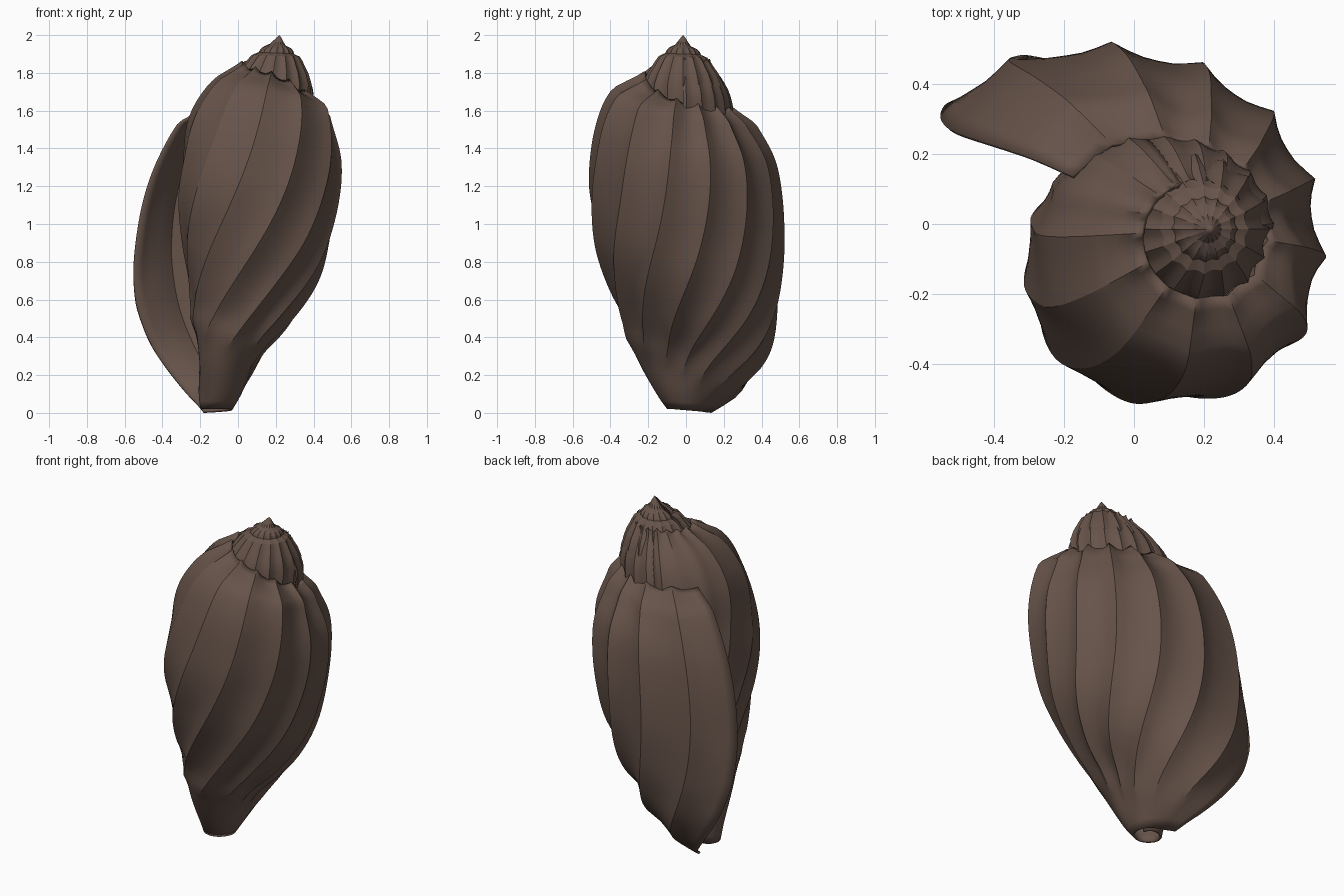
import bpy, bmesh, math

if "Cube" in bpy.data.objects:
    bpy.data.objects.remove(bpy.data.objects["Cube"])

brown = bpy.data.materials.new("shell_brown")
brown.diffuse_color = (0.135, 0.088, 0.068, 1)
brown.use_nodes = True
brown.node_tree.nodes["Principled BSDF"].inputs["Base Color"].default_value = brown.diffuse_color


def curve(xs, ys, x):
    """Smooth interpolation through key values."""
    x = min(max(x, xs[0]), xs[-1])
    i = 0
    while i < len(xs) - 2 and x > xs[i + 1]:
        i += 1

    def slope(k):
        a, b = max(k - 1, 0), min(k + 1, len(xs) - 1)
        return (ys[b] - ys[a]) / (xs[b] - xs[a])
    h = xs[i + 1] - xs[i]
    t = (x - xs[i]) / h
    return ((2*t**3 - 3*t*t + 1) * ys[i] + (t**3 - 2*t*t + t) * h * slope(i)
            + (3*t*t - 2*t**3) * ys[i + 1] + (t**3 - t*t) * h * slope(i + 1))


def clamp(x):
    return min(max(x, 0.0), 1.0)


def on_axis(angle, r, z):
    """Point at a radius from the leaning shell axis."""
    a = math.radians(angle)
    return (-0.13 + 0.175 * z + r * math.cos(a), -0.015 + r * math.sin(a), z)


def grid_object(name, columns, thickness=0):
    """Loft a sheet through columns of points."""
    bm = bmesh.new()
    cols = [[bm.verts.new(p) for p in col] for col in columns]
    for a, b in zip(cols, cols[1:]):
        for j in range(len(a) - 1):
            bm.faces.new((a[j], a[j + 1], b[j + 1], b[j]))
    bmesh.ops.remove_doubles(bm, verts=bm.verts, dist=1e-5)
    me = bpy.data.meshes.new(name)
    bm.to_mesh(me)
    bm.free()
    me.materials.append(brown)
    ob = bpy.data.objects.new(name, me)
    bpy.context.collection.objects.link(ob)
    if thickness:
        mod = ob.modifiers.new("wall", "SOLIDIFY")
        mod.thickness = thickness
        mod.offset = -1
    bpy.ops.object.select_all(action='DESELECT')
    ob.select_set(True)
    bpy.context.view_layer.objects.active = ob
    bpy.ops.object.shade_smooth_by_angle(angle=math.radians(22))
    return ob


# Radius of the spiralling wall: one row per growth angle, one column per height
heights = [0, .1, .3, .5, .7, .9, 1.15, 1.35, 1.55, 1.7, 1.85]
angles = [0, 90, 150, 205, 230, 270, 315, 360, 405, 450, 480, 505]
radii = [
    [.05, .07, .10, .14, .18, .22, .24, .24, .235, .225, .14],
    [.05, .08, .11, .15, .21, .26, .28, .28, .26, .23, .14],
    [.06, .09, .12, .17, .22, .27, .32, .34, .35, .31, .20],
    [.07, .10, .14, .21, .27, .34, .41, .425, .42, .36, .24],
    [.07, .11, .19, .26, .33, .40, .46, .465, .43, .37, .23],
    [.07, .14, .25, .32, .39, .45, .49, .48, .44, .37, .22],
    [.08, .14, .21, .31, .40, .46, .48, .47, .42, .33, .20],
    [.09, .13, .18, .32, .41, .44, .445, .41, .315, .26, .18],
    [.10, .16, .26, .37, .43, .45, .445, .405, .30, .25, .18],
    [.12, .25, .40, .46, .49, .50, .485, .44, .32, .25, .18],
    [.18, .34, .48, .54, .56, .57, .56, .52, .42, .30, .20],
    [.20, .38, .54, .605, .635, .64, .625, .58, .49, .36, .20],
]


def wall(u, z):
    return curve(angles, [curve(heights, row, z) for row in radii], u)


suture_u = [0, 90, 180, 270, 360, 450, 515]
suture_z = [1.87, 1.865, 1.85, 1.79, 1.64, 1.60, 1.61]
suture_r = [.13, .14, .17, .20, .225, .25, .36]


def whorl_column(u, rows=48, bottom=None):
    """One growth line, from the suture down to the canal (or to a given height)."""
    top = curve(suture_u, suture_z, u)
    rs = curve(suture_u, suture_r, u)
    age = clamp((u - 270) / 245)
    swirl = 105 - 59 * age if bottom is None else 0
    if bottom is None:
        bottom = 0.02 * (1 - clamp((u - 400) / 115))
    # ribs: 28 degrees apart on the body, closer on the spire
    p = (u - 464) / 28 if u > 180 else (180 - 464) / 28 + (u - 180) / 20
    crest = (1 - abs(math.sin(math.pi * p))) ** 1.3 - 0.28
    size = 0.014 if u < 180 else 0.018 + 0.02 * clamp((u - 250) / 60)
    rib_end = 0.52 - 0.42 * age
    pts = []
    for j in range(rows + 1):
        v = (j / rows) ** 1.2
        z = top + (bottom - top) * v
        lag = swirl * v ** (2.5 + age)
        shoulder = math.sin(clamp((top - z) / 0.08) * math.pi / 2)
        r = wall(u - lag, z)
        r = rs + (r - rs) * shoulder
        r += size * crest * clamp((z - rib_end + .1) / .2) * (0.35 + 0.65 * shoulder)
        # raised band where the ribs gather above the canal
        r += 0.014 * math.exp(-((z - rib_end + .03) / .05) ** 2) * (1 - age)
        zz = z + 0.025 * crest * (1 - shoulder)
        pts.append(on_axis(u - lag, r, zz))
    return pts


# Body whorl with the flared lip
step = 28 / 6
body = [whorl_column(515 - step * k) for k in range(int((515 - 110) / step), -1, -1)]
grid_object("body_whorl", body, 0.014)

# Upper part of the earlier whorl, showing above the body
grid_object("spire_whorl", [whorl_column(4 * k, 12, 1.5) for k in range(31)])

# Small ribbed spire and pointed tip
spire_profile = [(0, 2.0), (.013, 1.985), (.026, 1.965), (.04, 1.945), (.07, 1.93),
                 (.084, 1.915), (.09, 1.90), (.122, 1.885), (.14, 1.86),
                 (.158, 1.83), (.178, 1.80), (.205, 1.74), (.212, 1.62)]
spire = []
for k in range(97):
    a = 360 * k / 96
    col = []
    for r, z in spire_profile:
        ridge = 1 - abs(math.sin(math.pi * k / 6)) - 0.36
        # each turn drops as it grows, so the steps spiral
        drop = 0.02 * (k / 96 - 0.5) * clamp((2.0 - z) / .05) * clamp((z - 1.72) / .1)
        col.append(on_axis(a - 180, r * (1 + 0.08 * ridge * clamp((1.99 - z) / .05)), z - drop))
    spire.append(col)
grid_object("spire", spire)
